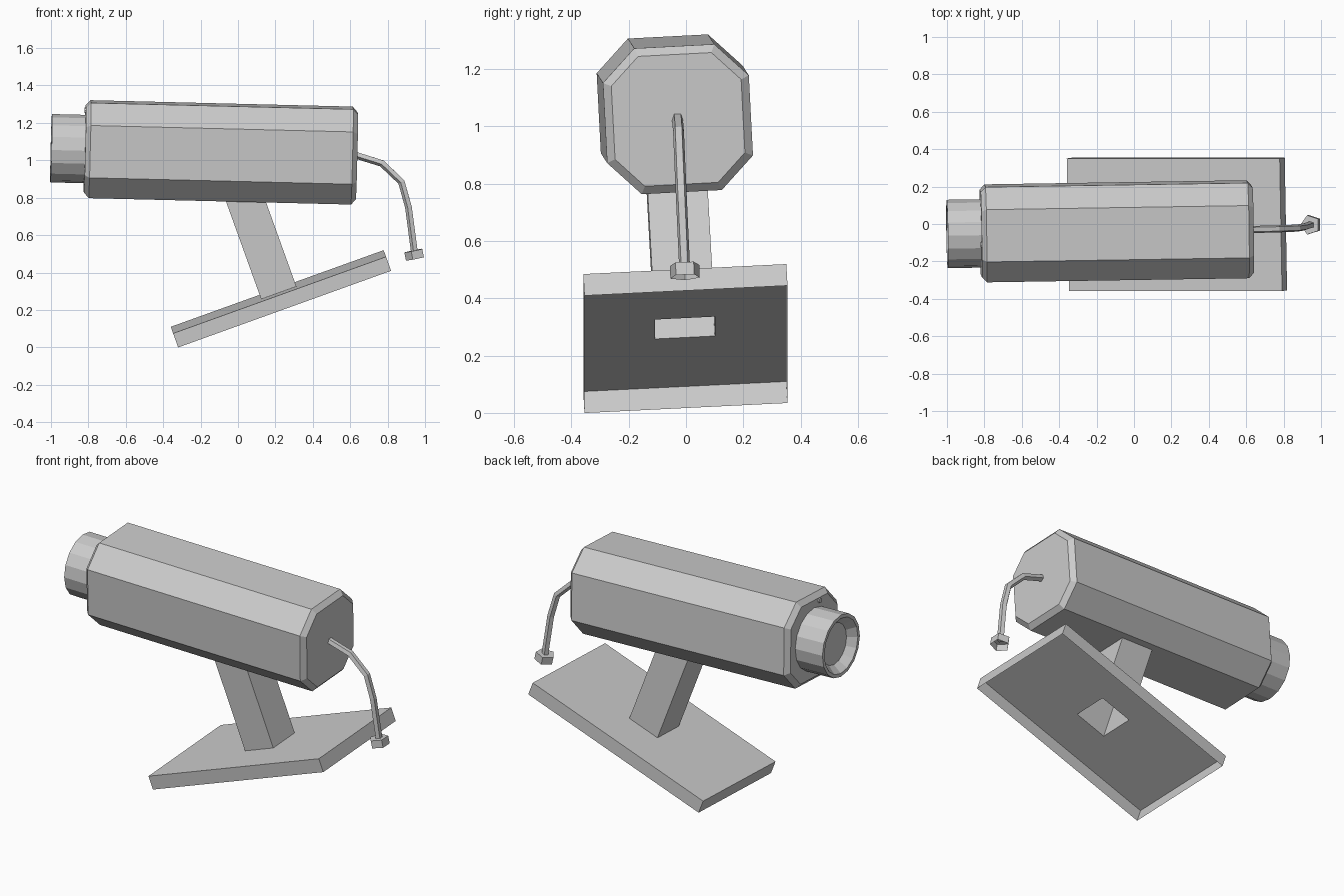
import bpy, bmesh
from math import radians, cos, sin, pi
from mathutils import Vector, Euler, Matrix

if "Cube" in bpy.data.objects:
    bpy.data.objects.remove(bpy.data.objects["Cube"])

grey = bpy.data.materials.new("plain grey")
grey.use_nodes = True
grey.diffuse_color = (0.6, 0.6, 0.6, 1)
grey.node_tree.nodes["Principled BSDF"].inputs["Base Color"].default_value = (0.6, 0.6, 0.6, 1)


def loft(name, rings, frame, cap_start=False, cap_end=False):
    """Join equal-sized rings of points into a flat-shaded skin."""
    bm = bmesh.new()
    loops = [[bm.verts.new(p) for p in ring] for ring in rings]
    n = len(loops[0])
    for a, b in zip(loops, loops[1:]):
        for i in range(n):
            j = (i + 1) % n
            bm.faces.new((a[i], a[j], b[j], b[i]))
    if cap_start:
        bm.faces.new(loops[0][::-1])
    if cap_end:
        bm.faces.new(loops[-1])
    bmesh.ops.recalc_face_normals(bm, faces=bm.faces[:])
    mesh = bpy.data.meshes.new(name)
    bm.to_mesh(mesh)
    bm.free()
    mesh.materials.append(grey)
    obj = bpy.data.objects.new(name, mesh)
    obj.matrix_world = frame
    bpy.context.collection.objects.link(obj)
    return obj


def frame(loc, rx, ry, rz):
    turn = Euler((radians(rx), radians(ry), radians(rz)))
    return Matrix.Translation(loc) @ turn.to_matrix().to_4x4()


def rect(hx, hy, z):
    return [(-hx, -hy, z), (hx, -hy, z), (hx, hy, z), (-hx, hy, z)]


def octagon(x, half, flat):
    quarter = [(half, flat), (flat, half)]
    pts = []
    for y, z in quarter:
        pts.append((y, z))
    for _ in range(3):
        pts += [(-z, y) for y, z in pts[-2:]]
    return [(x, y, z) for y, z in pts]


def circle(x, r, sides, y=0, z=0):
    return [(x, y + r * cos(2 * pi * i / sides), z + r * sin(2 * pi * i / sides))
            for i in range(sides)]


# Tilted wall plate, open underneath, with the hollow post rising from its hole
base = frame((0.243, 0, 0.222), 3, -19.8, 0)
top = 0.08
loft("wall_plate", [rect(0.605, 0.355, 0), rect(0.605, 0.355, top), rect(0.1, 0.105, top)], base)
loft("post", [rect(0.1, 0.105, top), rect(0.1, 0.105, 0.66)], base, cap_end=True)

# Octagonal housing with chamfered ends
body = frame((-0.0925, -0.039, 1.0425), 3, 1.4, 0.9)
end, bevel = 0.7275, 0.026
outer, inner = (0.255, 0.14), (0.227, 0.128)
loft("housing", [octagon(-end, *inner), octagon(bevel - end, *outer),
                 octagon(end - bevel, *outer), octagon(end, *inner)], body, True, True)

# Lens barrel with a recessed front glass
lens = [(-0.7, 0.183), (-0.907, 0.183), (-0.907, 0.163), (-0.86, 0.122)]
loft("lens_barrel", [circle(x, r, 16) for x, r in lens], body, cap_end=True)

# Small indicator light above the lens
loft("indicator_light", [circle(x, 0.015, 8, -0.05, 0.21) for x in (-0.7, -0.735)],
     body, cap_end=True)


# Five-sided cable drooping from the rear, ending in a plug
def pentagon(p, tangent, r):
    side = Vector((0, 1, 0))
    out = side.cross(-tangent).normalized()
    side = out.cross(tangent).normalized()
    return [p + r * (out * cos(pi + 2 * pi * i / 5) + side * sin(pi + 2 * pi * i / 5))
            for i in range(5)]


path = [Vector(p) for p in ((0.61, -0.03, 1.035), (0.77, -0.026, 0.985), (0.875, -0.022, 0.885),
                            (0.913, -0.016, 0.75), (0.945, -0.005, 0.51))]
rings = []
for i, p in enumerate(path):
    ahead = path[min(i + 1, len(path) - 1)]
    behind = path[max(i - 1, 0)]
    rings.append(pentagon(p, (ahead - behind).normalized(), 0.02))
world = Matrix.Identity(4)
loft("cable", rings, world, True, True)

down = Vector((0.2, 0.04, -0.98)).normalized()
start = Vector((0.942, -0.005, 0.518))
loft("cable_plug", [pentagon(start, down, 0.054), pentagon(start + down * 0.045, down, 0.054)],
     world, cap_start=True)
